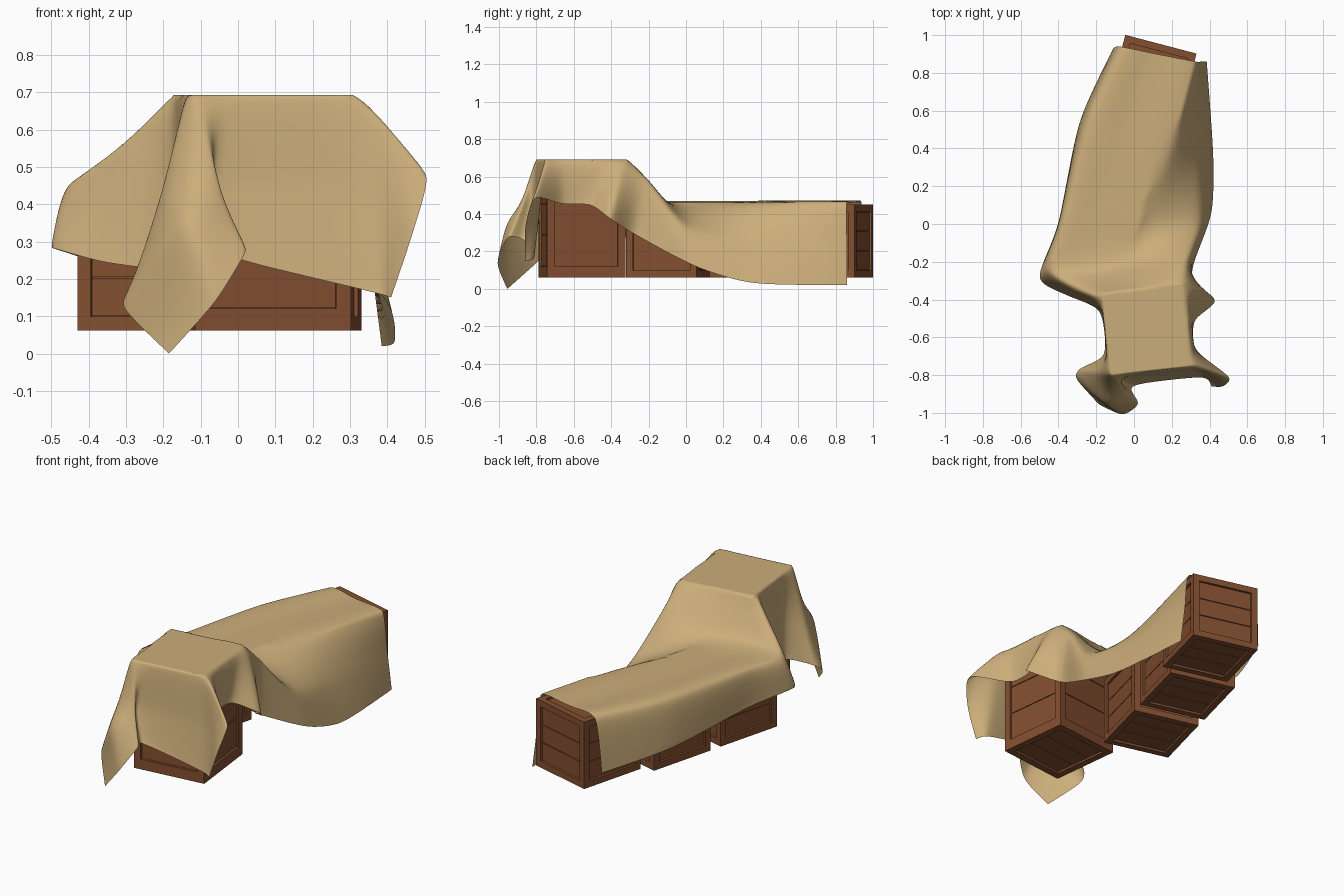
import bpy, bmesh, math
from mathutils import Matrix, Vector

if "Cube" in bpy.data.objects:
    bpy.data.objects.remove(bpy.data.objects["Cube"])


def material(name, rgb):
    m = bpy.data.materials.new(name)
    m.diffuse_color = (*rgb, 1)
    m.use_nodes = True
    m.node_tree.nodes["Principled BSDF"].inputs["Base Color"].default_value = m.diffuse_color
    return m


WOOD = material("brown_wood", (0.225, 0.078, 0.029))
CLOTH = material("tan_canvas", (0.60, 0.42, 0.195))


def make_object(name, bm, mat):
    mesh = bpy.data.meshes.new(name)
    bm.to_mesh(mesh)
    bm.free()
    mesh.materials.append(mat)
    ob = bpy.data.objects.new(name, mesh)
    bpy.context.collection.objects.link(ob)
    return ob


def add_box(bm, center, size):
    bmesh.ops.create_cube(bm, size=1, matrix=Matrix.Translation(center) @ Matrix.Diagonal((*size, 1)))


def make_crate(name, size, place):
    bm = bmesh.new()
    beam = [0.095 * s for s in size]
    # inner body
    add_box(bm, (0, 0, 0), [s - 0.036 for s in size])
    # twelve frame beams
    for axis in range(3):
        a, b = [k for k in range(3) if k != axis]
        for sa in (-1, 1):
            for sb in (-1, 1):
                c, d = [0, 0, 0], list(beam)
                d[axis] = size[axis] - (0 if axis == 2 else 2 * beam[axis])
                c[a] = sa * (size[a] - beam[a]) / 2
                c[b] = sb * (size[b] - beam[b]) / 2
                add_box(bm, c, d)
    # three planks on every face
    for axis in range(3):
        stack = 2 if axis < 2 else 1
        other = 3 - axis - stack
        step = (size[stack] - 2 * beam[stack]) / 3
        for side in (-1, 1):
            for k in (-1, 0, 1):
                c, d = [0, 0, 0], [0, 0, 0]
                c[axis] = side * (size[axis] / 2 - 0.017)
                d[axis] = 0.012
                c[stack] = k * step
                d[stack] = step - 0.004
                d[other] = size[other] - 2 * beam[other] - 0.002
                add_box(bm, c, d)
    ob = make_object(name, bm, WOOD)
    ob.matrix_world = place


# crates: name, size, centre, turn in degrees
crates = [
    ("tall_front_crate", (0.42, 0.42, 0.618), (0.070, -0.557, 0.371), 6.5),
    ("crate_near", (0.39, 0.39, 0.388), (-0.192, -0.082, 0.256), -14.7),
    ("crate_middle", (0.39, 0.39, 0.388), (-0.078, 0.364, 0.256), -14.7),
    ("crate_back", (0.39, 0.39, 0.388), (0.093, 0.763, 0.256), -14.7),
]
colliders = []
for name, size, pos, turn in crates:
    place = Matrix.Translation(pos) @ Matrix.Rotation(math.radians(turn), 4, 'Z')
    make_crate(name, size, place)
    colliders.append((place, place.inverted(), Vector(size) / 2))

# tarp cross-sections, left edge to right edge: part over the tall crate
front_rows = [
    [(-.185, -.955, 0), (-.06, -1.01, .14), (.025, -.95, .28), (-.01, -.855, .255), (.36, -.81, .165), (.41, -.86, .15)],
    [(-.305, -.82, .12), (-.15, -.95, .35), (-.04, -.89, .42), (-.06, -.82, .45), (.34, -.78, .42), (.47, -.86, .33)],
    [(-.285, -.765, .17), (-.21, -.79, .42), (-.125, -.80, .69), (.0, -.785, .69), (.31, -.755, .69), (.505, -.81, .49)],
    [(-.155, -.69, .20), (-.145, -.69, .45), (-.14, -.68, .69), (.0, -.67, .69), (.295, -.65, .69), (.325, -.665, .455)],
    [(-.18, -.46, .22), (-.17, -.46, .45), (-.16, -.46, .69), (.0, -.45, .69), (.28, -.43, .69), (.32, -.51, .45)],
    [(-.36, -.375, .245), (-.31, -.36, .53), (-.17, -.38, .69), (.0, -.355, .69), (.27, -.325, .69), (.435, -.405, .375)],
]
# tarp cross-sections over the row of low crates
rear_rows = [
    [(-.505, -.285, .285), (-.45, -.24, .46), (-.22, -.25, .49), (.0, -.20, .49), (.28, -.20, .58), (.30, -.27, .29)],
    [(-.40, .0, .25), (-.385, .0, .46), (-.17, .0, .46), (.05, .02, .45), (.34, .01, .33), (.41, .05, .12)],
    [(-.29, .54, .19), (-.255, .54, .46), (-.04, .45, .46), (.20, .40, .455), (.34, .37, .25), (.42, .36, .03)],
    [(-.11, .93, .145), (-.075, .94, .46), (.12, .90, .46), (.325, .86, .46), (.355, .86, .25), (.385, .86, .02)],
]


def spline(pts, n):
    out = []
    for k in range(len(pts) - 1):
        p, q = pts[k], pts[k + 1]
        m0 = (q - pts[max(k - 1, 0)]) * 0.33
        m1 = (pts[min(k + 2, len(pts) - 1)] - p) * 0.33
        for i in range(n):
            t = i / n
            t2, t3 = t * t, t * t * t
            out.append(p * (2 * t3 - 3 * t2 + 1) + m0 * (t3 - 2 * t2 + t)
                       + q * (3 * t2 - 2 * t3) + m1 * (t3 - t2))
    return out + [pts[-1]]


def push_out(p):
    # keep the tarp outside the crates
    pad = 0.013
    for place, inv, half in colliders:
        l = inv @ p
        gaps = (half.x + pad - abs(l.x), half.y + pad - abs(l.y), half.z + pad - l.z)
        if min(gaps) > 0 and l.z > -half.z - 0.06:
            k = gaps.index(min(gaps))
            l[k] += gaps[k] if (k == 2 or l[k] >= 0) else -gaps[k]
            p = place @ l
    p.z = min(max(p.z, 0), 0.693)
    return p


N = 12
sections = [spline([Vector(p) for p in row], N) for row in front_rows + rear_rows]
columns = [spline(list(col), N) for col in zip(*sections)]
grid = [[push_out(p) for p in row] for row in zip(*columns)]
R, C = len(grid), len(grid[0])

# relax the folds while resting on the crates
for step in range(8):
    new = [[p.copy() for p in row] for row in grid]
    for j in range(R):
        for i in range(C):
            edge_j, edge_i = j in (0, R - 1), i in (0, C - 1)
            if edge_j and edge_i:
                continue
            near = []
            if not edge_i:
                near += [grid[j][i - 1], grid[j][i + 1]]
            if not edge_j:
                near += [grid[j - 1][i], grid[j + 1][i]]
            mean = sum(near, Vector()) / len(near)
            new[j][i] = push_out(grid[j][i].lerp(mean, 0.5))
    grid = new

# tarp
bm = bmesh.new()
verts = [[bm.verts.new(p) for p in row] for row in grid]
for j in range(R - 1):
    for i in range(C - 1):
        f = bm.faces.new((verts[j][i], verts[j][i + 1], verts[j + 1][i + 1], verts[j + 1][i]))
        f.smooth = True
make_object("draped_tarp", bm, CLOTH)
